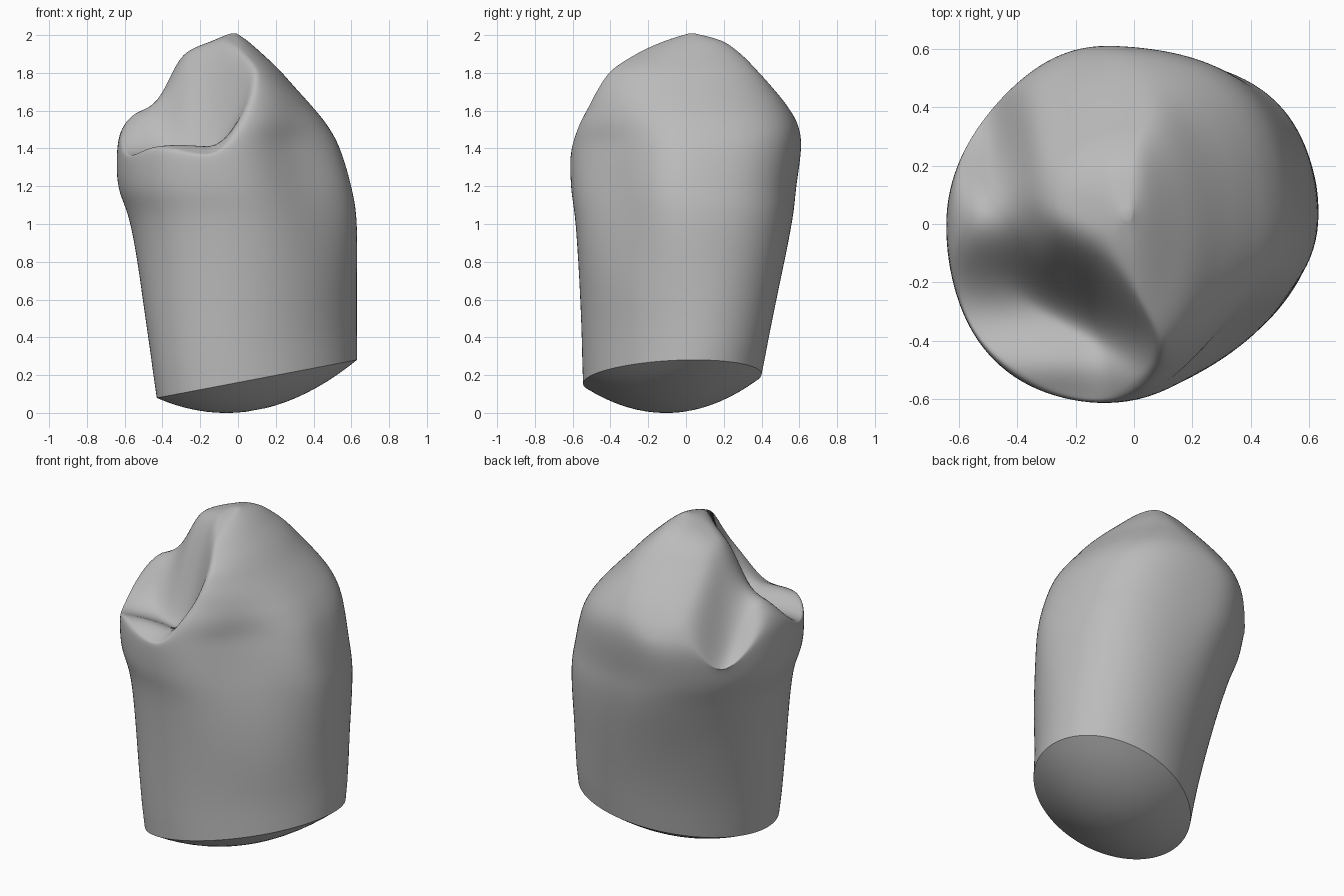
import bpy, bmesh, math

if "Cube" in bpy.data.objects:
    bpy.data.objects.remove(bpy.data.objects["Cube"])

COLUMNS, STEPS = 128, 8

# Section rows: height, x min, x max, y min, y max, x of the widest point
ROWS = [
    (.18, -.43, .63, -.545, .40, .10),
    (.60, -.50, .63, -.56, .48, .06),
    (1.0, -.57, .63, -.585, .56, -.02),
    (1.2, -.635, .60, -.61, .585, -.08),
    (1.4, -.64, .54, -.61, .61, -.10),
    (1.52, -.61, .475, -.58, .595, -.05),
    (1.62, -.55, .395, -.53, .54, 0),
    (1.72, -.48, .305, -.48, .46, .03),
    (1.82, -.41, .215, -.41, .37, .04),
    (1.9, -.31, .13, -.27, .29, .01),
    (1.97, -.18, .05, -.11, .19, -.01),
    (2.01, -.03, -.01, .02, .04, -.02),
]


def smooth(value, low, high):
    t = min(1, max(0, (value - low) / (high - low)))
    return t * t * (3 - 2 * t)


def bump(x, y, cx, cy, sx, sy):
    return math.exp(-((x - cx) / sx) ** 2 - ((y - cy) / sy) ** 2)


def spline(a, b, c, d, t):
    return b + .5 * t * (c - a + t * (2*a - 5*b + 4*c - d + t * (3*(b - c) + d - a)))


def sections():
    last = len(ROWS) - 1
    for i in range(last):
        quad = [ROWS[min(last, max(0, i + k))] for k in (-1, 0, 1, 2)]
        for s in range(STEPS):
            yield [spline(*vals, s / STEPS) for vals in zip(*quad)]
    yield ROWS[-1]


def chewing_height(x, y):
    """Height of the carved biting surface."""
    floor = 1.34
    floor += .27 * bump(x, y, -.48, .02, .25, .20)     # small cusp
    floor += .08 * bump(x, y, -.32, -.48, .34, .12)    # front ridge
    floor += .09 * bump(x, y, .10, -.52, .16, .14)     # front ridge shoulder
    floor -= .11 * smooth(y, .1, .5) * smooth(-x, .3, .55)  # back slope
    # Main cusp lobe: slopes to the left and back, with a diagonal front wall
    lobe = 2.03 + .35 * min(x, 0) - 1.9 * max(0, y - .1) ** 2
    front = smooth(y + .10 + .6 * (x + .25), -.25, .15)
    side = smooth(x, -.52, -.26)
    h = floor + max(0, lobe - floor) * front * side
    return h + .65 * smooth(x, -.15, .42)              # outer face of the main cusp


def soft_min(a, b, k=.06):
    m = max(k - abs(a - b), 0) / k
    return min(a, b) - m * m * k * .25


def wall_point(row, angle):
    z, x0, x1, y0, y1, cx = row
    # The root is an oval turned towards the back left
    skew = .25 * (1 - smooth(z, .3, 1.3))
    c, s, turned = math.cos(angle), math.sin(angle), math.sin(angle + skew)
    cy = (y0 + y1) / 2
    rx = x1 - cx if c > 0 else cx - x0
    ry = (y1 - y0) / 2
    # Fuller back corner, leaner front corner around the crown's widest part
    crown = smooth(z, .5, 1.3) * (1 - smooth(z, 1.4, 1.8))
    n = 2 + crown * c * s * (1.15 if c > 0 else .4)
    r = (abs(c) ** n + abs(s) ** n) ** (-1 / n)
    x, y = cx + rx * c * r, cy + ry * turned * r
    z = soft_min(z, chewing_height(x, y)) if z > 1.1 else z
    # Slanted cut at the root end
    z += .19 * (x - .1) * max(0, 1 - (z - .18) / .6)
    return x, y, z


bm = bmesh.new()
angles = [math.tau * i / COLUMNS for i in range(COLUMNS)]
rings = [[bm.verts.new(wall_point(row, a)) for a in angles] for row in sections()]


def bridge(low, high):
    for i in range(COLUMNS):
        j = (i + 1) % COLUMNS
        bm.faces.new((low[i], low[j], high[j], high[i]))


for low, high in zip(rings, rings[1:]):
    bridge(low, high)
bm.faces.new(rings[-1])

# Relax everything above the root end
upper_verts = [v for ring in rings[4:] for v in ring]
for _ in range(6):
    bmesh.ops.smooth_vert(bm, verts=upper_verts, factor=.5,
                          use_axis_x=True, use_axis_y=True, use_axis_z=True)

# Bulging cap under the root
rim = rings[0]
cx, cy = .1, -.07
outer = rim
for k in range(9, 0, -1):
    r = k / 10
    inner = []
    for v in rim:
        x, y = cx + (v.co.x - cx) * r, cy + (v.co.y - cy) * r
        z = .18 + .19 * (x - .1) - .165 * (1 - r * r)
        inner.append(bm.verts.new((x, y, z)))
    bridge(inner, outer)
    outer = inner
bm.faces.new(outer[::-1])
bmesh.ops.recalc_face_normals(bm, faces=bm.faces)

mesh = bpy.data.meshes.new("tooth")
bm.to_mesh(mesh)
bm.free()
tooth = bpy.data.objects.new("tooth", mesh)
bpy.context.collection.objects.link(tooth)

material = bpy.data.materials.new("plain grey")
material.use_nodes = True
colour = (.5, .5, .5, 1)
material.diffuse_color = colour
material.node_tree.nodes["Principled BSDF"].inputs["Base Color"].default_value = colour
mesh.materials.append(material)

bpy.context.view_layer.objects.active = tooth
tooth.select_set(True)
bpy.ops.object.shade_smooth_by_angle(angle=math.radians(38))
